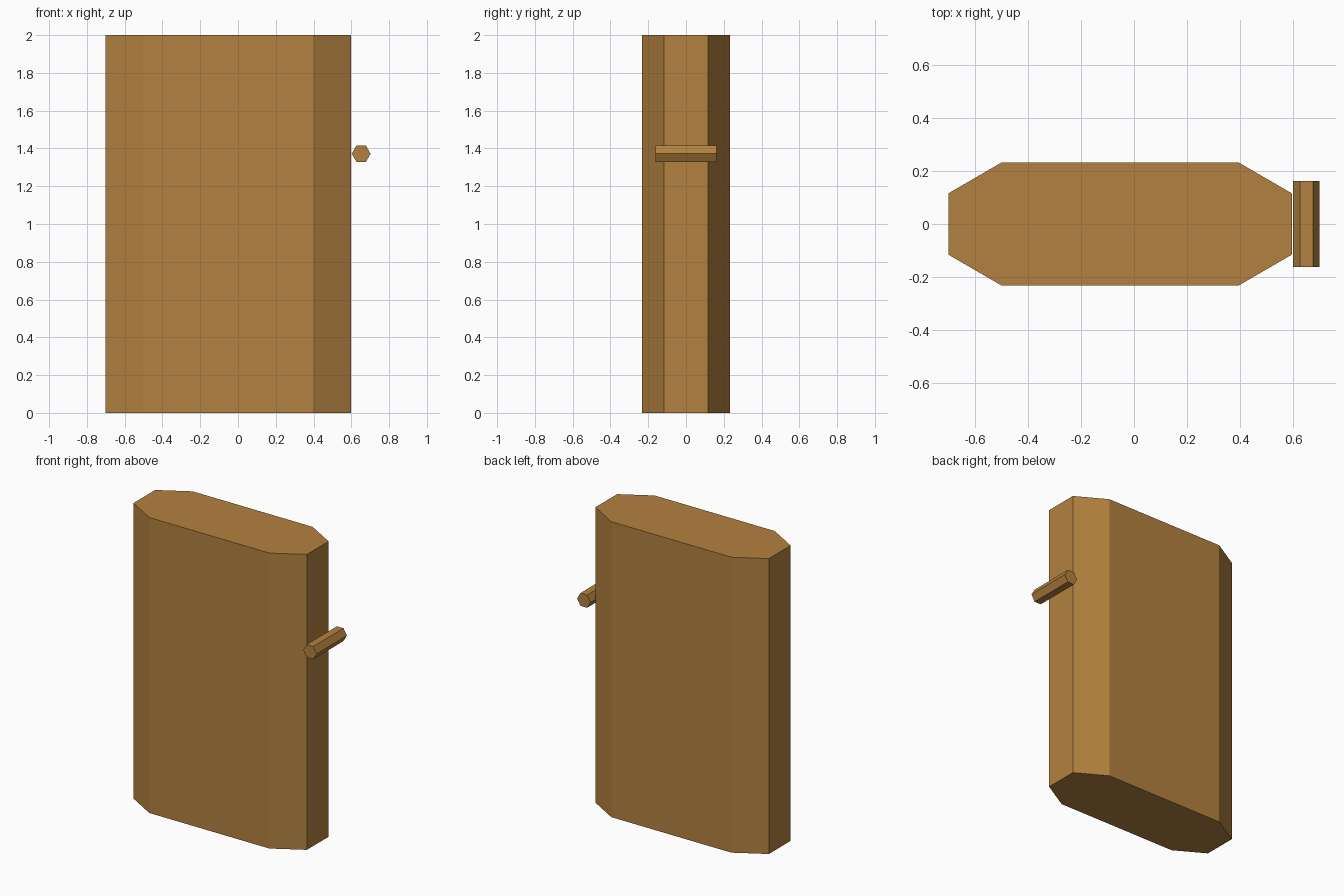
import bpy, bmesh
from math import pi, cos, sin
from mathutils import Vector

if "Cube" in bpy.data.objects:
    bpy.data.objects.remove(bpy.data.objects["Cube"])

wood = bpy.data.materials.new("wood")
wood.diffuse_color = (0.45, 0.22, 0.05, 1)
wood.use_nodes = True
wood.node_tree.nodes["Principled BSDF"].inputs["Base Color"].default_value = wood.diffuse_color


def prism(name, profile, sweep):
    """Extrude a closed flat outline along the sweep vector."""
    bm = bmesh.new()
    base = bm.faces.new([bm.verts.new(p) for p in profile])
    top = bmesh.ops.extrude_face_region(bm, geom=[base], use_keep_orig=True)
    moved = [v for v in top["geom"] if isinstance(v, bmesh.types.BMVert)]
    bmesh.ops.translate(bm, verts=moved, vec=Vector(sweep))
    bmesh.ops.recalc_face_normals(bm, faces=bm.faces)
    mesh = bpy.data.meshes.new(name)
    bm.to_mesh(mesh)
    bm.free()
    mesh.materials.append(wood)
    obj = bpy.data.objects.new(name, mesh)
    bpy.context.collection.objects.link(obj)
    return obj


# Door slab: chamfered outline, mirrored front to back
half = [(-0.702, 0.116), (-0.502, 0.232), (0.397, 0.232), (0.597, 0.116)]
outline = [(x, y, 0) for x, y in half] + [(x, -y, 0) for x, y in reversed(half)]
prism("door_slab", outline, (0, 0, 2))

# Hexagonal bar along the right edge of the slab
hexagon = [(0.652 + 0.05 * cos(i * pi / 3), -0.162, 1.372 + 0.05 * sin(i * pi / 3))
           for i in range(6)]
prism("edge_bar", hexagon, (0, 0.324, 0))
